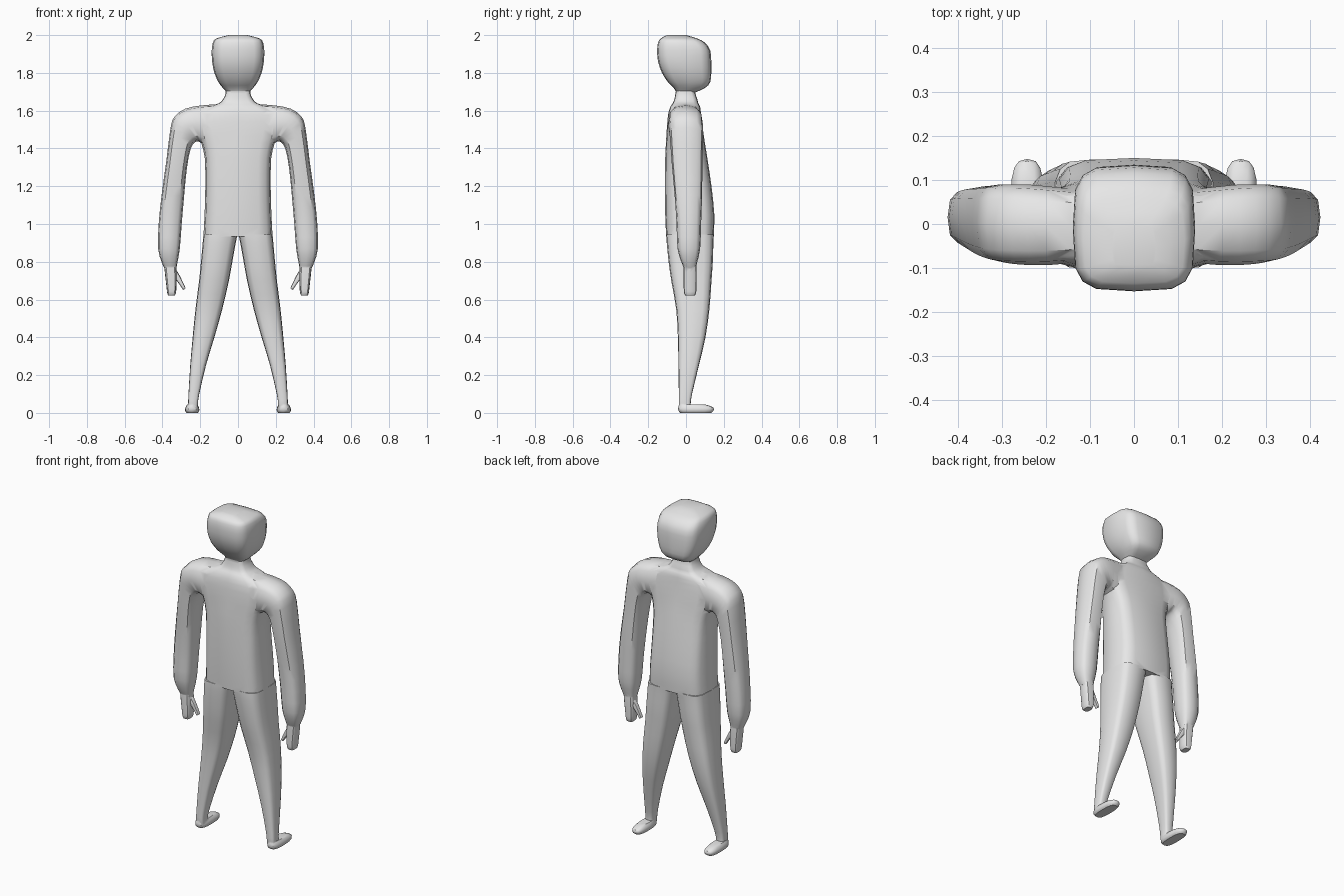
import bpy, bmesh, math
from mathutils import Vector

grey = bpy.data.materials.new("plain grey")
grey.diffuse_color = (0.8, 0.8, 0.8, 1)


def smooth_path(rings, steps=2):
    """Insert in-between rings along a flowing curve."""
    out = []
    for i in range(len(rings) - 1):
        p0, p1 = rings[max(i - 1, 0)], rings[i]
        p2, p3 = rings[i + 1], rings[min(i + 2, len(rings) - 1)]
        for s in range(steps):
            t = s / steps
            out.append([0.5 * (2 * b + (c - a) * t + (2 * a - 5 * b + 4 * c - d) * t * t
                               + (3 * b - a - 3 * c + d) * t ** 3)
                        for a, b, c, d in zip(p0, p1, p2, p3)])
    return out + [list(rings[-1])]


def loft(name, rings, side=1, sides=16, power=0.5):
    """Skin rounded-box sections; ring = (x, z) to (x, z) span plus y range."""
    bm = bmesh.new()
    loops = []
    for xa, za, xb, zb, y0, y1 in smooth_path(rings):
        loop = []
        for k in range(sides):
            a = 2 * math.pi * k / sides
            c, s = [math.copysign(abs(v) ** power, v) if abs(v) > 1e-6 else 0
                    for v in (math.cos(a), math.sin(a))]
            loop.append(bm.verts.new(Vector((
                side * ((xa + xb) / 2 + (xb - xa) / 2 * c),
                (y0 + y1) / 2 + (y1 - y0) / 2 * s,
                (za + zb) / 2 + (zb - za) / 2 * c))))
        loops.append(loop)
    for lo, hi in zip(loops, loops[1:]):
        for k in range(sides):
            j = (k + 1) % sides
            bm.faces.new((lo[k], lo[j], hi[j], hi[k]))
    bm.faces.new(loops[0][::-1])
    bm.faces.new(loops[-1])
    bmesh.ops.recalc_face_normals(bm, faces=bm.faces)
    me = bpy.data.meshes.new(name)
    bm.to_mesh(me)
    bm.free()
    me.materials.append(grey)
    ob = bpy.data.objects.new(name, me)
    bpy.context.collection.objects.link(ob)
    return ob


def level(z, xa, xb, y0, y1):
    return (xa, z, xb, z, y0, y1)


def centred(rows):
    return [level(z, -w, w, y0, y1) for z, w, y0, y1 in rows]


# Torso rising into the neck
body = loft("body", centred([
    (0.935, 0.183, -0.105, 0.147), (1.05, 0.177, -0.11, 0.15),
    (1.2, 0.173, -0.112, 0.135), (1.35, 0.176, -0.11, 0.113),
    (1.43, 0.195, -0.106, 0.10), (1.5, 0.22, -0.102, 0.09),
    (1.58, 0.21, -0.095, 0.08), (1.62, 0.15, -0.083, 0.075),
    (1.64, 0.10, -0.07, 0.065), (1.66, 0.08, -0.062, 0.06),
    (1.69, 0.066, -0.056, 0.05), (1.73, 0.064, -0.05, 0.045)]))

# Head
parts = [loft("head", centred([
    (1.695, 0.055, -0.05, 0.045), (1.72, 0.08, -0.065, 0.10),
    (1.75, 0.103, -0.095, 0.128), (1.80, 0.125, -0.127, 0.134),
    (1.86, 0.137, -0.148, 0.134), (1.92, 0.139, -0.153, 0.128),
    (1.96, 0.133, -0.148, 0.10), (1.982, 0.115, -0.135, 0.06),
    (2.0, 0.05, -0.10, 0.0)]))]

leg = [level(*r) for r in (
    (0.945, 0.002, 0.183, -0.104, 0.147), (0.9, 0.012, 0.187, -0.102, 0.145),
    (0.8, 0.03, 0.196, -0.092, 0.142), (0.7, 0.048, 0.206, -0.078, 0.135),
    (0.55, 0.083, 0.225, -0.052, 0.124), (0.4, 0.125, 0.24, -0.043, 0.103),
    (0.25, 0.17, 0.253, -0.04, 0.068), (0.1, 0.205, 0.262, -0.038, 0.032),
    (0.05, 0.212, 0.264, -0.038, 0.025), (0.02, 0.213, 0.264, -0.034, 0.025))]
foot = [level(*r) for r in (
    (0.0, 0.213, 0.272, -0.03, 0.135), (0.012, 0.205, 0.28, -0.04, 0.146),
    (0.03, 0.207, 0.278, -0.041, 0.143), (0.045, 0.216, 0.268, -0.036, 0.10))]
# Shoulder, sleeve and wrist
arm = [(0.10, 1.40, 0.10, 1.635, -0.085, 0.075), (0.18, 1.42, 0.20, 1.627, -0.093, 0.085),
       (0.205, 1.435, 0.28, 1.61, -0.093, 0.09), (0.225, 1.435, 0.335, 1.57, -0.09, 0.09),
       (0.25, 1.40, 0.357, 1.51, -0.085, 0.09), (0.27, 1.30, 0.38, 1.33, -0.075, 0.087),
       (0.285, 1.15, 0.405, 1.15, -0.06, 0.085), (0.298, 1.0, 0.42, 1.0, -0.05, 0.08),
       (0.308, 0.87, 0.423, 0.87, -0.045, 0.075), (0.32, 0.80, 0.405, 0.80, -0.025, 0.06),
       (0.326, 0.765, 0.39, 0.765, -0.01, 0.052)]
hand = [level(*r) for r in (
    (0.79, 0.33, 0.392, -0.012, 0.054), (0.74, 0.325, 0.387, -0.013, 0.056),
    (0.66, 0.326, 0.378, -0.012, 0.055), (0.635, 0.329, 0.375, -0.01, 0.053),
    (0.622, 0.334, 0.37, -0.004, 0.047))]
thumb = [(0.325, 0.755, 0.345, 0.70, 0.01, 0.042), (0.306, 0.722, 0.325, 0.70, 0.01, 0.04),
         (0.277, 0.66, 0.29, 0.65, 0.013, 0.037)]

for side, word in ((1, "right"), (-1, "left")):
    parts += [loft(word + "_leg", leg, side, power=0.55),
              loft(word + "_foot", foot, side, power=0.7),
              loft(word + "_arm", arm, side, sides=12, power=0.65),
              loft(word + "_hand", hand, side, sides=12, power=0.55),
              loft(word + "_thumb", thumb, side, sides=8, power=0.7)]

# Weld everything into one skin
bpy.context.view_layer.objects.active = body
body.select_set(True)
for part in parts:
    mod = body.modifiers.new("weld", "BOOLEAN")
    mod.operation = "UNION"
    mod.solver = "EXACT"
    mod.object = part
    bpy.ops.object.modifier_apply(modifier=mod.name)
    bpy.data.objects.remove(part)

bpy.ops.object.shade_smooth_by_angle(angle=math.radians(40))
